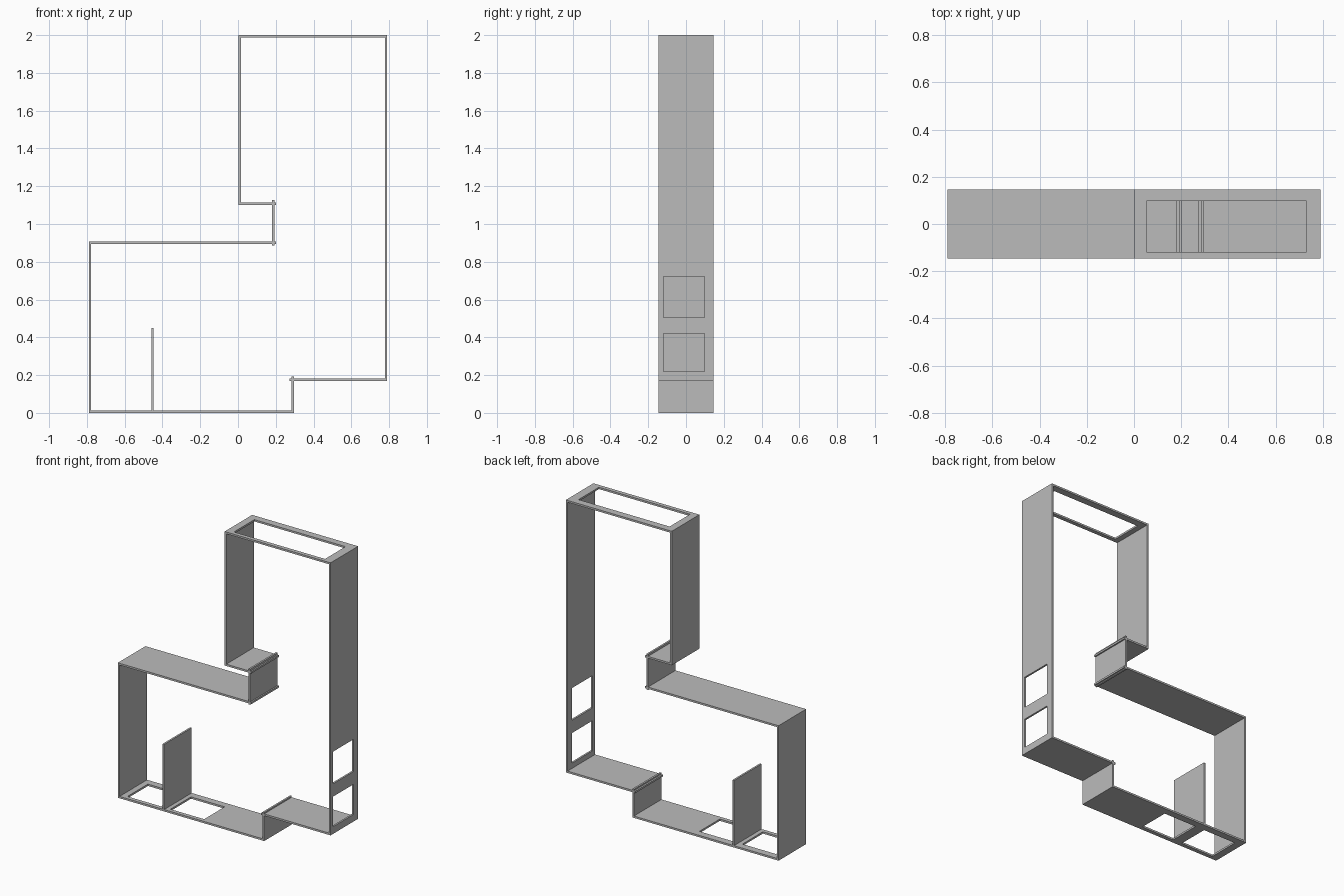
import bpy, bmesh

if "Cube" in bpy.data.objects:
    bpy.data.objects.remove(bpy.data.objects["Cube"])

T = 0.0125            # sheet thickness
Y0, Y1 = -0.146, 0.146   # depth of every sheet
H0, H1 = -0.119, 0.098   # depth range of every opening

grey = bpy.data.materials.new("sheet grey")
grey.diffuse_color = (0.5, 0.5, 0.5, 1)
grey.use_nodes = True
grey.node_tree.nodes["Principled BSDF"].inputs["Base Color"].default_value = grey.diffuse_color


def panel(name, axis, pos, a0, a1, holes=()):
    """Flat sheet. axis 'z': horizontal, running along x; 'x': upright, running along z.
    pos is its lower face; holes are (start, end) ranges along its run."""
    # grid of cells with the hole cells skipped, then extruded to thickness
    us = sorted({a0, a1, *(v for h in holes for v in h)})
    vs = [Y0, H0, H1, Y1] if holes else [Y0, Y1]
    bm = bmesh.new()

    def point(u, v):
        return (u, v, pos) if axis == 'z' else (pos, v, u)

    grid = [[bm.verts.new(point(u, v)) for v in vs] for u in us]
    for i in range(len(us) - 1):
        for j in range(len(vs) - 1):
            if j == 1 and (us[i], us[i + 1]) in holes:
                continue
            bm.faces.new((grid[i][j], grid[i + 1][j], grid[i + 1][j + 1], grid[i][j + 1]))
    ext = bmesh.ops.extrude_face_region(bm, geom=bm.faces[:])
    moved = [e for e in ext["geom"] if isinstance(e, bmesh.types.BMVert)]
    bmesh.ops.translate(bm, verts=moved, vec=(0, 0, T) if axis == 'z' else (T, 0, 0))
    # the extrusion keeps the base faces on open sheets; close them if they were dropped
    edges = [e for e in bm.edges if len(e.link_faces) == 1]
    if edges:
        for i in range(len(us) - 1):
            for j in range(len(vs) - 1):
                if j == 1 and (us[i], us[i + 1]) in holes:
                    continue
                quad = (grid[i][j], grid[i + 1][j], grid[i + 1][j + 1], grid[i][j + 1])
                if bm.faces.get(quad) is None:
                    bm.faces.new(quad)
    bmesh.ops.recalc_face_normals(bm, faces=bm.faces[:])
    bmesh.ops.dissolve_limit(bm, angle_limit=0.01, verts=bm.verts[:], edges=bm.edges[:])
    mesh = bpy.data.meshes.new(name)
    bm.to_mesh(mesh)
    bm.free()
    mesh.materials.append(grey)
    obj = bpy.data.objects.new(name, mesh)
    bpy.context.collection.objects.link(obj)


# upper tower
panel("top_frame", 'z', 2 - T, 0.003, 0.79, [(0.053, 0.73)])
panel("upper_left_wall", 'x', 0.003, 1.10 + T, 2 - T)
panel("right_wall", 'x', 0.79 - T, 0.17, 2 - T, [(0.218, 0.42), (0.506, 0.722)])
# crossing sheets at the waist
panel("upper_ledge", 'z', 1.10, 0.003, 0.202)
panel("waist_upright", 'x', 0.18, 0.887, 1.126)
panel("lower_roof", 'z', 0.894, -0.79, 0.202)
# lower box
panel("left_wall", 'x', -0.79, T, 0.894)
panel("floor", 'z', 0, -0.79, 0.297, [(-0.738, -0.488), (-0.418, -0.168)])
panel("divider", 'x', -0.459, T, 0.45)
# step up to the tower
panel("step_riser", 'x', 0.297 - T, T, 0.192)
panel("step_tread", 'z', 0.17, 0.273, 0.79 - T)
